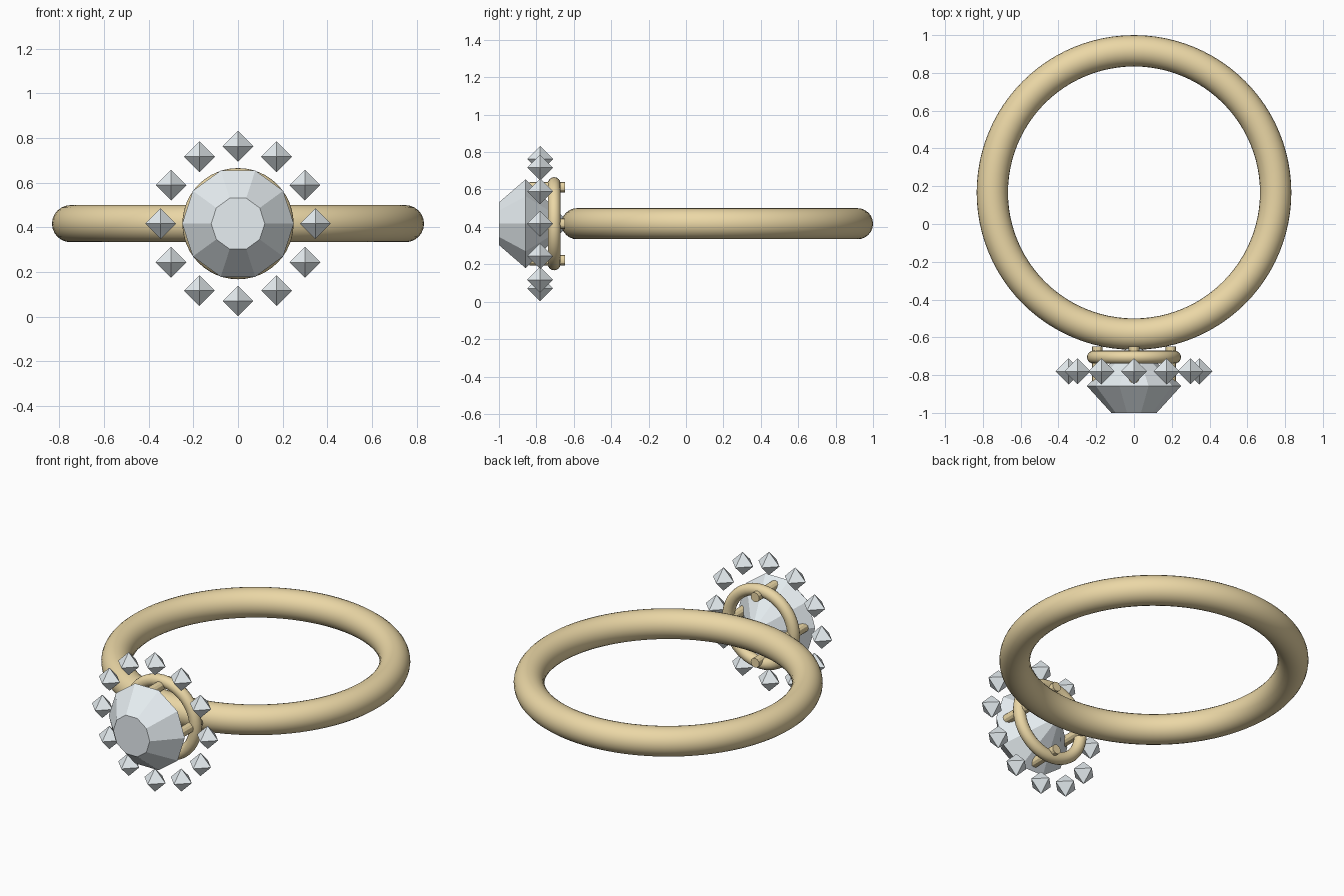
import bpy, math

if "Cube" in bpy.data.objects:
    bpy.data.objects.remove(bpy.data.objects["Cube"])

ZC = 0.417  # height of the ring's centre plane


def material(name, rgb):
    m = bpy.data.materials.new(name)
    m.diffuse_color = (*rgb, 1)
    m.use_nodes = True
    m.node_tree.nodes["Principled BSDF"].inputs["Base Color"].default_value = m.diffuse_color
    return m


gold = material("gold", (0.83, 0.68, 0.38))
crystal = material("crystal", (0.80, 0.86, 0.89))


def finish(name, mat, smooth=False):
    ob = bpy.context.object
    ob.name = name
    ob.data.materials.append(mat)
    if smooth:
        bpy.ops.object.shade_smooth_by_angle()
    return ob


def mesh_object(name, verts, faces, mat):
    me = bpy.data.meshes.new(name)
    me.from_pydata(verts, [], faces)
    ob = bpy.data.objects.new(name, me)
    bpy.context.collection.objects.link(ob)
    me.materials.append(mat)
    return ob


def circle(n, r, y):
    return [(r * math.cos(2 * math.pi * i / n), y,
             ZC + r * math.sin(2 * math.pi * i / n)) for i in range(n)]


# finger band
bpy.ops.mesh.primitive_torus_add(location=(0, 0.167, ZC), major_radius=0.75, minor_radius=0.083,
                                 major_segments=96, minor_segments=24)
finish("band", gold, True)

# setting ring behind the main stone
bpy.ops.mesh.primitive_torus_add(location=(0, -0.705, ZC), rotation=(math.pi / 2, 0, 0),
                                 major_radius=0.215, minor_radius=0.034,
                                 major_segments=48, minor_segments=16)
finish("setting_ring", gold, True)

# four prongs running through the setting ring into the stone
for i, (x, _, z) in enumerate(circle(4, 0.195, 0)):
    bpy.ops.mesh.primitive_cylinder_add(vertices=12, radius=0.028, depth=0.19,
                                        location=(x, -0.743, z), rotation=(math.pi / 2, 0, 0))
    finish(f"prong_{i + 1}", gold, True)

# ten-sided main stone: flat table, girdle, pointed back
N = 10
verts = circle(N, 0.12, -1.0) + circle(N, 0.25, -0.857) + [(0, -0.62, ZC)]
faces = [tuple(range(N))]
for i in range(N):
    j = (i + 1) % N
    faces += [(j, i, N + i, N + j), (N + j, N + i, 2 * N)]
mesh_object("main_stone", verts, faces, crystal)

# halo of twelve small octahedral stones
R = 0.069
octa_verts = [(R, 0, 0), (0, R, 0), (-R, 0, 0), (0, -R, 0), (0, 0, R), (0, 0, -R)]
octa_faces = []
for i in range(4):
    j = (i + 1) % 4
    octa_faces += [(i, j, 4), (j, i, 5)]
for i, pos in enumerate(circle(12, 0.346, -0.78)):
    stone = mesh_object(f"halo_stone_{i + 1}", octa_verts, octa_faces, crystal)
    stone.location = pos
